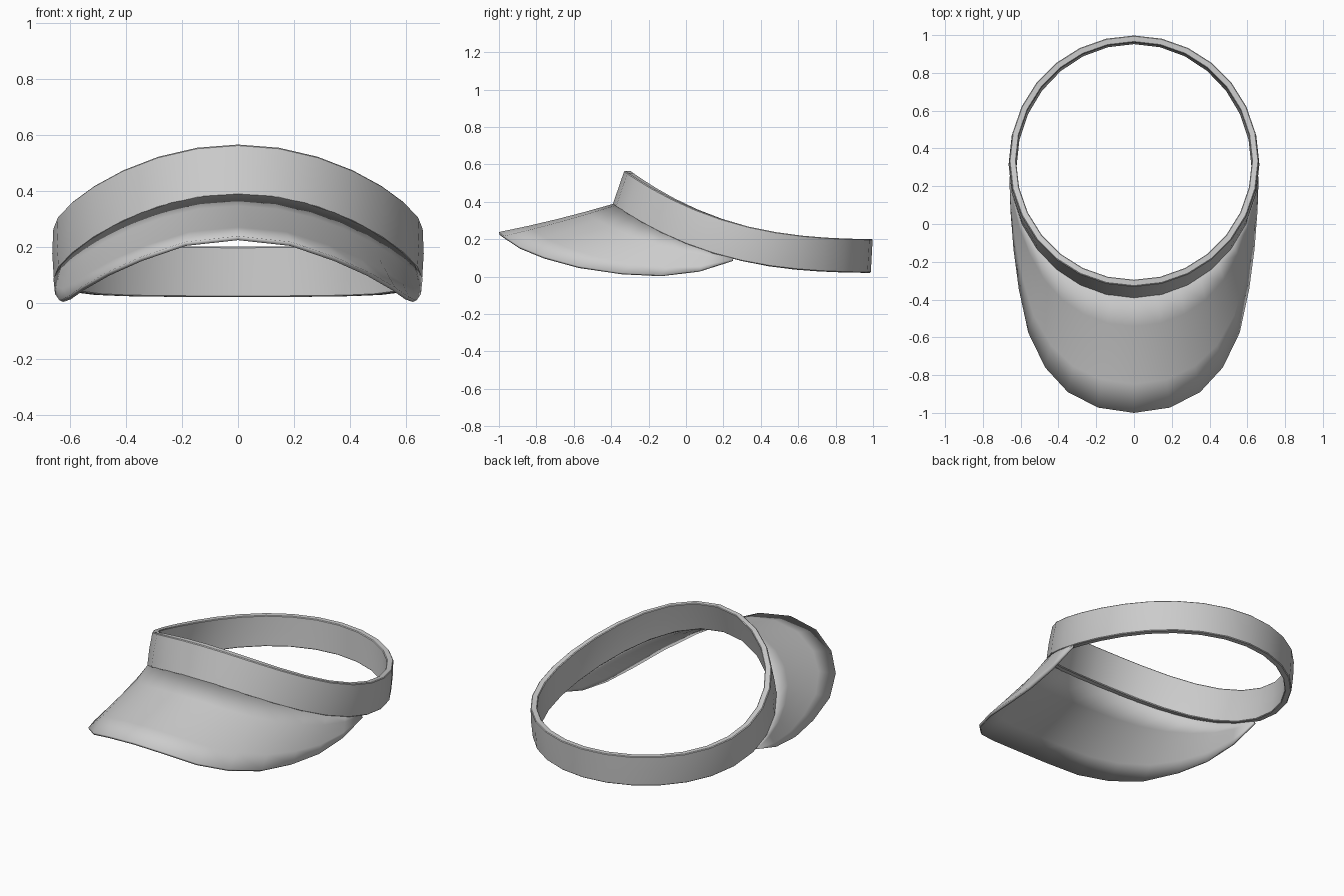
import bpy
import bmesh
from math import sin, cos, pi, acos

if "Cube" in bpy.data.objects:
    bpy.data.objects.remove(bpy.data.objects["Cube"])

N = 28          # sides of the headband


def make(name, verts, faces):
    me = bpy.data.meshes.new(name)
    me.from_pydata(verts, [], faces)
    ob = bpy.data.objects.new(name, me)
    bpy.context.collection.objects.link(ob)
    return ob


def smooth(ob, angle=0.6):
    bpy.ops.object.select_all(action='DESELECT')
    ob.select_set(True)
    bpy.context.view_layer.objects.active = ob
    bpy.ops.object.shade_smooth_by_angle(angle=angle)


# Headband edges: ellipses that sweep up towards the forehead (a = 0 is the front)
def top_edge(a, inset=0.0):
    y = 0.334 - 0.664 * cos(a)
    s = (0.998 - y) / 1.328
    z = 0.2 + 0.02 * s + 0.345 * s ** 2.6
    return ((0.66 - inset) * sin(a), 0.334 - (0.664 - inset) * cos(a), z)


def bottom_edge(a, inset=0.0):
    y = 0.298 - 0.69 * cos(a)
    s = (0.988 - y) / 1.38
    z = 0.02 + 0.02 * s + 0.345 * s ** 2.7
    return ((0.658 - inset) * sin(a), 0.298 - (0.69 - inset) * cos(a), z)


def middle_edge(a, inset=0.0):
    # slight outward bow at the sides
    t, b = top_edge(a, inset), bottom_edge(a, inset)
    return ((t[0] + b[0]) / 2 + 0.005 * sin(a), (t[1] + b[1]) / 2, (t[2] + b[2]) / 2)


# Headband
T = 0.036
rings = [(bottom_edge, 0), (middle_edge, 0), (top_edge, 0),
         (top_edge, T), (middle_edge, T), (bottom_edge, T)]
R = len(rings)
verts = [f(2 * pi * i / N, inset) for i in range(N) for f, inset in rings]
faces = [(i * R + j, i * R + (j + 1) % R,
          (i + 1) % N * R + (j + 1) % R, (i + 1) % N * R + j)
         for i in range(N) for j in range(R)]
band = make("headband", verts, faces)
bm = bmesh.new()
bm.from_mesh(band.data)
bmesh.ops.recalc_face_normals(bm, faces=bm.faces)
bm.to_mesh(band.data)
bm.free()
bev = band.modifiers.new("edge", 'BEVEL')
bev.width = 0.004
bev.segments = 1
bev.limit_method = 'ANGLE'
bev.angle_limit = 0.8
smooth(band)

# Brim: ruled surface from the lower band edge to the outer rim
rim = [(0, -1.0, 0.238), (0.19, -0.972, 0.217), (0.35, -0.89, 0.162),
       (0.47, -0.76, 0.108), (0.56, -0.575, 0.056), (0.61, -0.345, 0.02),
       (0.638, -0.135, 0.008), (0.654, 0.07, 0.031), (0.66, 0.25, 0.088)]
rim = [(-x, y, z) for x, y, z in rim[:0:-1]] + rim
a_end = acos((0.298 - 0.25) / 0.69)
STEPS = 4
verts, faces = [], []
for i, outer in enumerate(rim):
    inner = bottom_edge((i - 8) / 8 * a_end, 0.004)
    for j in range(STEPS + 1):
        t = j / STEPS
        p = [u + (v - u) * t for u, v in zip(inner, outer)]
        p[2] += 0.004 - 0.03 * t * (1 - t) * (1 - abs(i - 8) / 8) - 0.004 * t
        verts.append(p)
W = STEPS + 1
for i in range(len(rim) - 1):
    for j in range(STEPS):
        k = i * W + j
        faces.append((k, k + 1, k + W + 1, k + W))
brim = make("brim", verts, faces)
sol = brim.modifiers.new("thickness", 'SOLIDIFY')
sol.thickness = 0.015
sol.offset = -1
smooth(brim)
